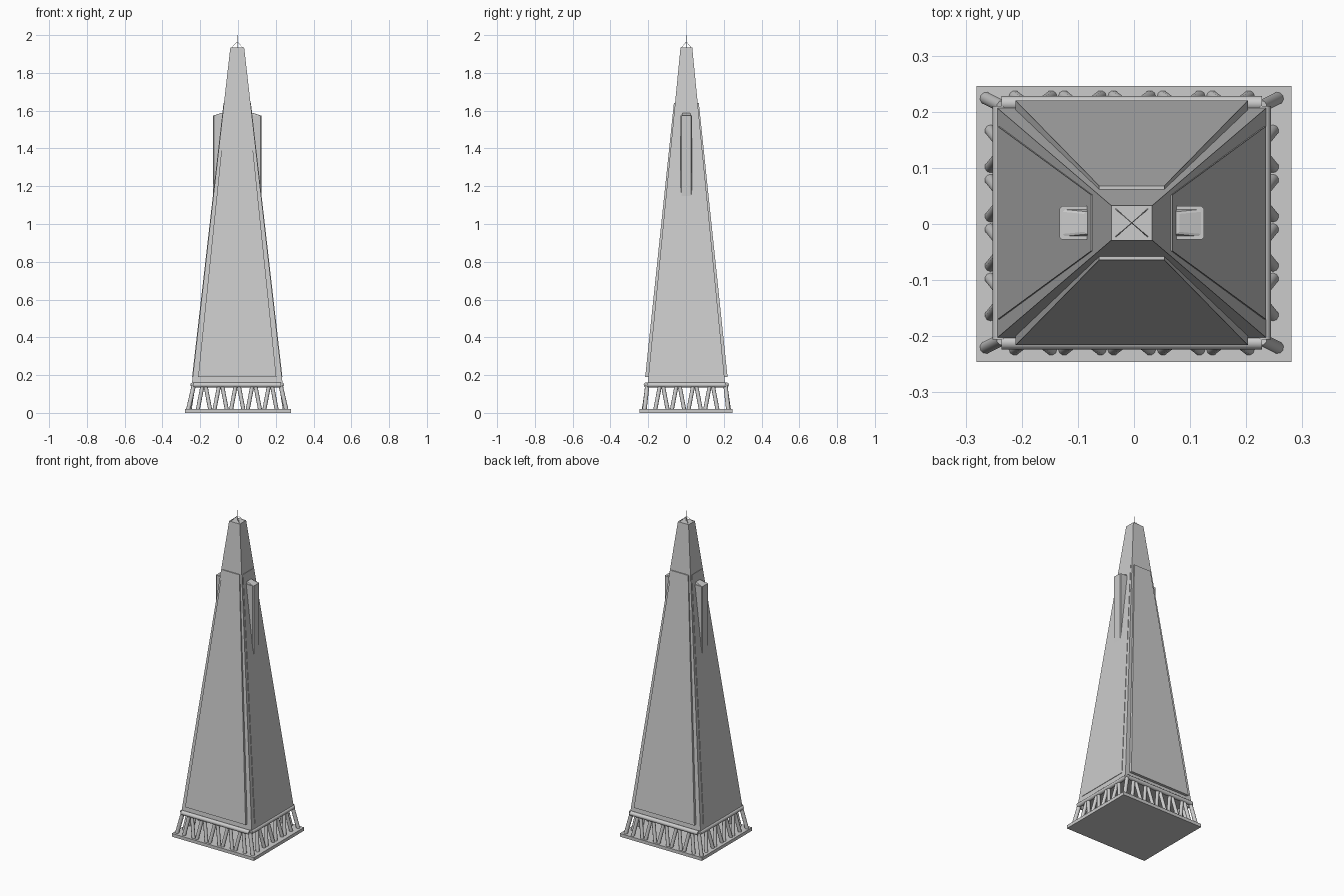
import bpy, bmesh, math
from mathutils import Vector

if "Cube" in bpy.data.objects:
    bpy.data.objects.remove(bpy.data.objects["Cube"])

CX, CY = -0.004, 0.002      # tower sits slightly off the plinth centre


def mesh_object(name, bm):
    bmesh.ops.recalc_face_normals(bm, faces=bm.faces)
    me = bpy.data.meshes.new(name)
    bm.to_mesh(me)
    bm.free()
    ob = bpy.data.objects.new(name, me)
    bpy.context.collection.objects.link(ob)
    return ob


def loft(name, rings):
    """Closed solid through matching rings of points."""
    bm = bmesh.new()
    vs = [[bm.verts.new(p) for p in ring] for ring in rings]
    n = len(vs[0])
    for a, b in zip(vs, vs[1:]):
        for i in range(n):
            j = (i + 1) % n
            bm.faces.new((a[i], a[j], b[j], b[i]))
    bm.faces.new(vs[0])
    bm.faces.new(vs[-1])
    return mesh_object(name, bm)


def rect(x0, x1, y0, y1, z):
    return [(x0, y0, z), (x1, y0, z), (x1, y1, z), (x0, y1, z)]


def frustum(name, hx0, hy0, z0, hx1, hy1, z1, cx=CX, cy=CY):
    return loft(name, [rect(cx - hx0, cx + hx0, cy - hy0, cy + hy0, z0),
                       rect(cx - hx1, cx + hx1, cy - hy1, cy + hy1, z1)])


def rod(bm, p, q, r, sides=10):
    p, q = Vector(p), Vector(q)
    d = q - p
    made = bmesh.ops.create_cone(bm, cap_ends=True, segments=sides, radius1=r,
                                 radius2=r, depth=d.length)['verts']
    rot = d.to_track_quat('Z', 'Y').to_matrix()
    for v in made:
        v.co = rot @ v.co + (p + q) / 2


# plinth and tapered shaft
frustum("base_plate", 0.281, 0.2455, 0, 0.281, 0.2455, 0.02, 0, 0)
frustum("tower_shaft", 0.240, 0.205, 0.155, 0.0365, 0.031, 1.935)

# raised panels on the four faces
for s, side in ((-1, "front"), (1, "back")):
    loft(side + "_panel", [
        rect(CX - 0.207, CX + 0.207, CY + s * 0.17, CY + s * 0.218, 0.19),
        rect(CX - 0.058, CX + 0.058, CY + s * 0.03, CY + s * 0.066, 1.64)])
for s, side in ((-1, "left"), (1, "right")):
    loft(side + "_panel", [
        rect(CX + s * 0.2, CX + s * 0.239, CY - 0.172, CY + 0.172, 0.19),
        rect(CX + s * 0.04, CX + s * 0.0725, CY - 0.050, CY + 0.050, 1.64)])

# ring of round beams under the shaft
bm = bmesh.new()
for s in (-1, 1):
    rod(bm, (CX - 0.232, CY + s * 0.213, 0.148), (CX + 0.232, CY + s * 0.213, 0.148), 0.013, 12)
    rod(bm, (CX + s * 0.235, CY - 0.208, 0.148), (CX + s * 0.235, CY + 0.208, 0.148), 0.013, 12)
mesh_object("ring_beams", bm)

# slanted struts: five pairs front and back, four on each side, one per corner
bm = bmesh.new()
P, ZB, ZT = 0.088, 0.015, 0.145
for s in (-1, 1):
    for k in range(5):
        c = (k - 2) * P
        for t in (-1, 1):
            rod(bm, (CX + c + t * 0.033, CY + s * 0.226, ZB),
                (CX + c + t * 0.008, CY + s * 0.207, ZT), 0.0105)
    for k in range(4):
        c = (k - 1.5) * P
        for t in (-1, 1):
            rod(bm, (CX + s * 0.252, CY + c + t * 0.033, ZB),
                (CX + s * 0.232, CY + c + t * 0.008, ZT), 0.0105)
    for t in (-1, 1):
        rod(bm, (CX + s * 0.260, CY + t * 0.222, ZB),
            (CX + s * 0.230, CY + t * 0.207, ZT), 0.0115)
mesh_object("base_struts", bm)

# vertical wings with chamfered outer edges and a sloping cap
for s, side in ((-1, "left"), (1, "right")):
    def outline(z, out, inn, hw, c):
        pts = [(inn, -hw), (out - c, -hw), (out, -hw + c),
               (out, hw - c), (out - c, hw), (inn, hw)]
        return [(CX + s * x, CY + y, z) for x, y in pts]
    loft(side + "_wing", [outline(1.13, 0.129, 0.10, 0.030, 0.005),
                          outline(1.30, 0.129, 0.07, 0.030, 0.005),
                          outline(1.575, 0.129, 0.06, 0.030, 0.005)])
    loft(side + "_wing_cap", [outline(1.574, 0.126, 0.06, 0.024, 0.004),
                              outline(1.588, 0.085, 0.06, 0.020, 0.004)])

# light open frame and mast at the tip
bm = bmesh.new()
for sx in (-1, 1):
    for sy in (-1, 1):
        rod(bm, (CX + sx * 0.030, CY + sy * 0.026, 1.933), (CX, CY, 1.965), 0.001, 6)
rod(bm, (CX, CY, 1.933), (CX, CY, 2.0), 0.001, 6)
mesh_object("tip_frame_and_mast", bm)

# round parts shade smooth with sharp ends
for name in ("ring_beams", "base_struts", "tip_frame_and_mast"):
    ob = bpy.data.objects[name]
    bpy.ops.object.select_all(action='DESELECT')
    ob.select_set(True)
    bpy.context.view_layer.objects.active = ob
    bpy.ops.object.shade_smooth_by_angle(angle=math.radians(40))
